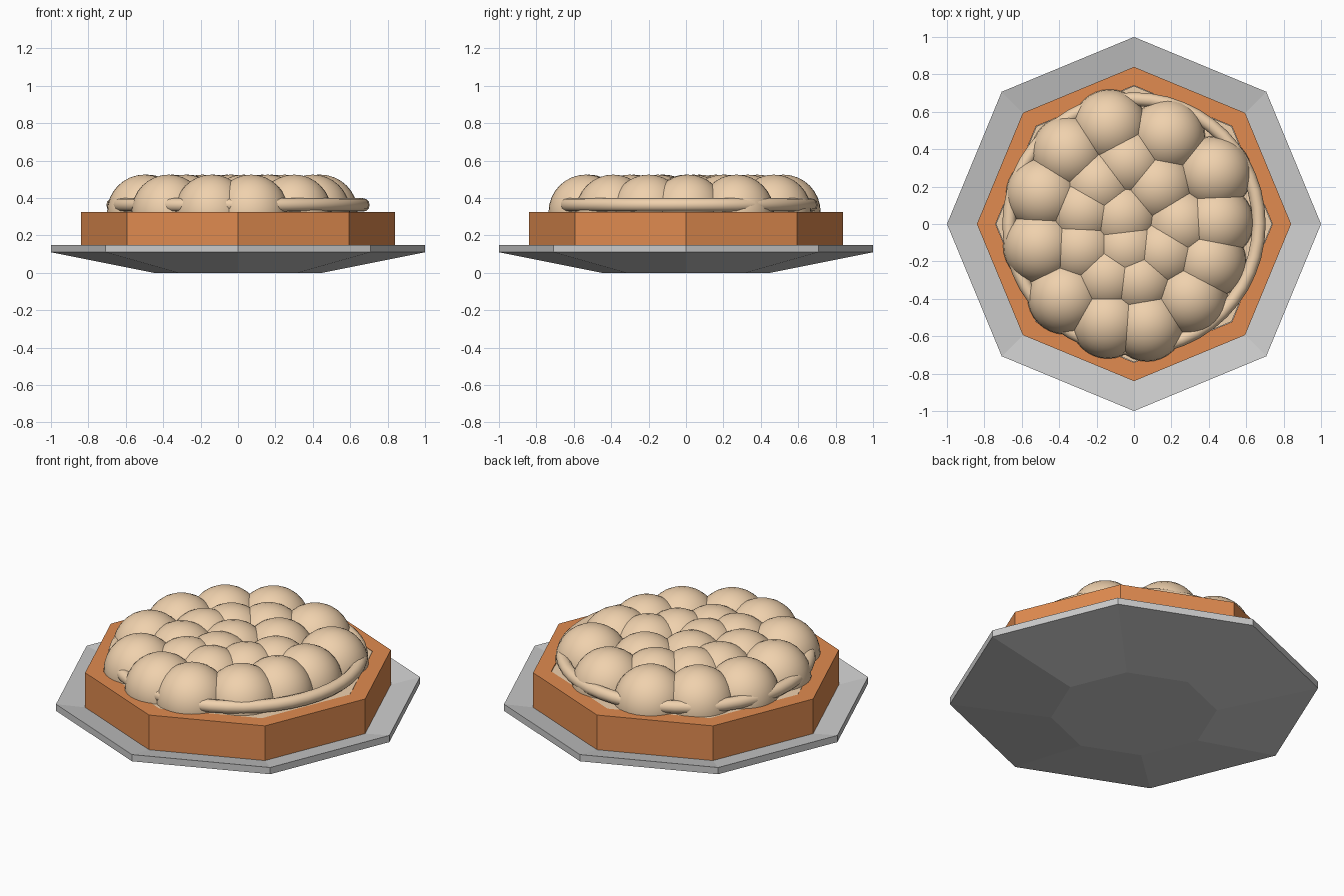
import bpy, bmesh, math

if "Cube" in bpy.data.objects:
    bpy.data.objects.remove(bpy.data.objects["Cube"])


def material(name, rgb):
    m = bpy.data.materials.new(name)
    m.diffuse_color = (*rgb, 1)
    m.use_nodes = True
    m.node_tree.nodes["Principled BSDF"].inputs["Base Color"].default_value = m.diffuse_color
    return m


def lathe(name, profile, closed=False, mat=None, n=8):
    """Revolve (radius, z) points into an n-sided solid."""
    bm = bmesh.new()
    rings = [[bm.verts.new((r * math.cos(math.tau * i / n),
                            r * math.sin(math.tau * i / n), z))
              for i in range(n)] for r, z in profile]
    pairs = list(zip(rings, rings[1:]))
    if closed:
        pairs.append((rings[-1], rings[0]))
    else:
        bm.faces.new(rings[0][::-1])
        bm.faces.new(rings[-1])
    for a, b in pairs:
        for i in range(n):
            j = (i + 1) % n
            bm.faces.new((a[i], a[j], b[j], b[i]))
    bmesh.ops.recalc_face_normals(bm, faces=bm.faces)
    me = bpy.data.meshes.new(name)
    bm.to_mesh(me)
    bm.free()
    ob = bpy.data.objects.new(name, me)
    bpy.context.collection.objects.link(ob)
    if mat:
        me.materials.append(mat)
    return ob


orange = material("crust_orange", (0.75, 0.26, 0.08))
cream = material("topping_cream", (0.87, 0.64, 0.42))

# Octagonal plate with a shallow dish
lathe("plate", [(0.45, 0), (1, 0.11), (1, 0.15), (0.45, 0.04)])

# Octagonal pastry wall and the filling inside it
lathe("crust", [(0.84, 0.118), (0.84, 0.325), (0.74, 0.325), (0.74, 0.1)],
      closed=True, mat=orange)
lathe("filling", [(0.738, 0.1), (0.738, 0.323)], mat=cream)

# Thin piped ring around the topping
bpy.ops.mesh.primitive_torus_add(major_segments=48, minor_segments=12,
                                 major_radius=0.668, minor_radius=0.036,
                                 location=(0, 0, 0.363))
ring = bpy.context.object
ring.name = "cream_ring"
ring.data.materials.append(cream)
bpy.ops.object.shade_smooth()

# Cream dollops: outer circle, then the inner cluster
outer = [(-0.13, 0.52), (0.18, 0.47), (0.43, 0.27), (0.44, 0.01),
         (0.40, -0.20), (0.30, -0.39), (0.07, -0.535), (-0.14, -0.52),
         (-0.37, -0.39), (-0.50, -0.12), (-0.485, 0.16), (-0.35, 0.38)]
inner = [(-0.03, 0.33), (0.13, 0.20), (0.25, 0.00), (-0.06, 0.04),
         (-0.04, -0.13), (0.16, -0.15), (0.03, -0.30), (-0.14, -0.28),
         (-0.28, -0.13), (-0.27, 0.07), (-0.19, 0.21)]
for group, points in (("outer", outer), ("inner", inner)):
    for k, (x, y) in enumerate(points):
        bpy.ops.mesh.primitive_uv_sphere_add(segments=32, ring_count=16,
                                             radius=0.2, location=(x, y, 0.325))
        ob = bpy.context.object
        ob.name = f"{group}_dollop_{k + 1}"
        ob.data.materials.append(cream)
        bpy.ops.object.shade_smooth()
